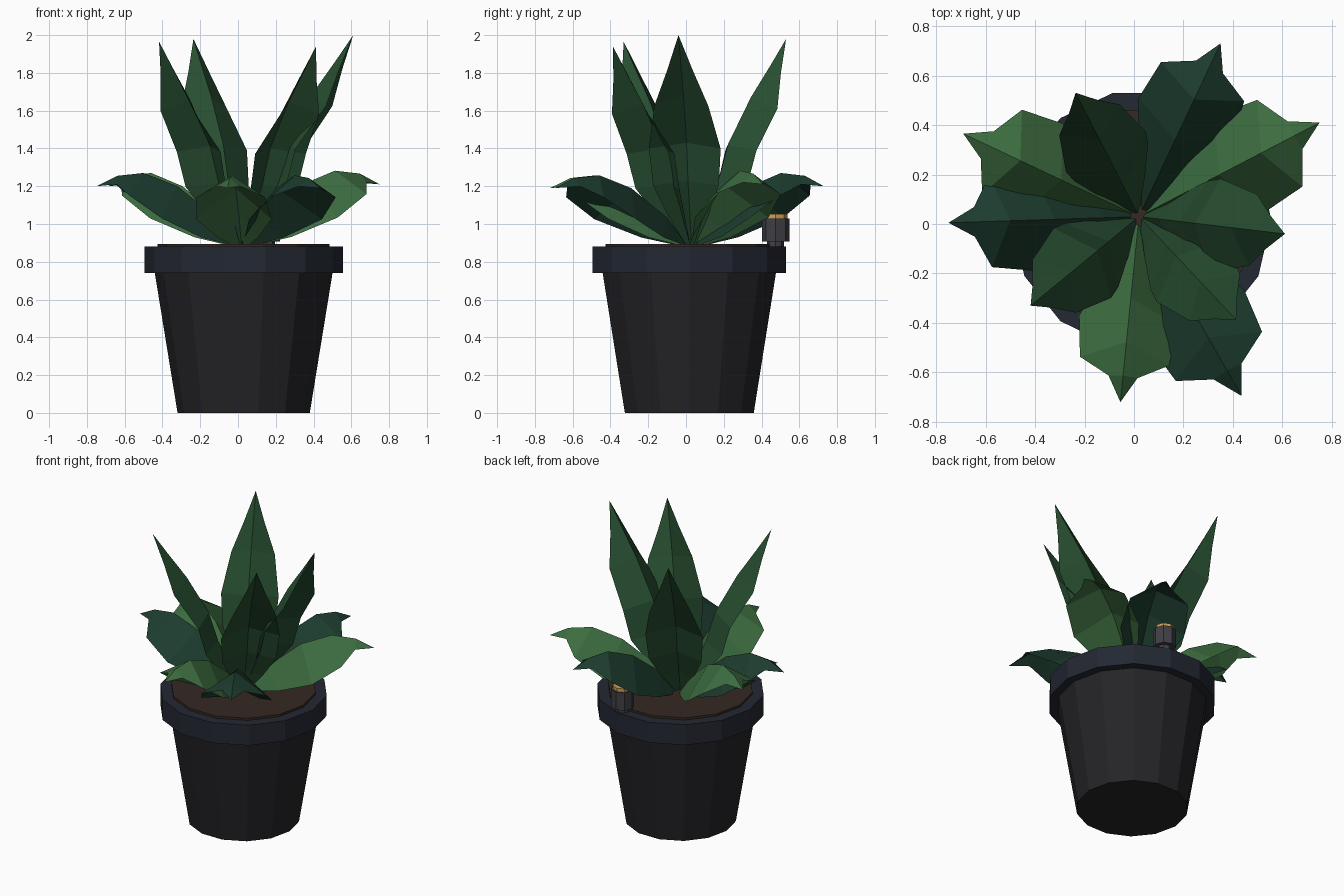
import bpy, bmesh, math
from mathutils import Vector

if "Cube" in bpy.data.objects:
    bpy.data.objects.remove(bpy.data.objects["Cube"])


def material(name, rgb):
    m = bpy.data.materials.new(name)
    m.diffuse_color = (*rgb, 1)
    m.use_nodes = True
    m.node_tree.nodes["Principled BSDF"].inputs["Base Color"].default_value = m.diffuse_color
    return m


POT = material("pot_black", (0.018, 0.018, 0.021))
RIM = material("rim_navy", (0.017, 0.021, 0.032))
SOIL = material("soil_brown", (0.035, 0.022, 0.017))
DARK = material("leaf_dark", (0.012, 0.045, 0.028))
LIGHT = material("leaf_light", (0.045, 0.15, 0.05))
MID = material("leaf_mid", (0.02, 0.075, 0.03))
GREY = material("cap_grey", (0.05, 0.05, 0.06))
GOLD = material("cap_gold", (0.6, 0.35, 0.1))


def finish(bm, name, mat):
    me = bpy.data.meshes.new(name)
    bm.to_mesh(me)
    bm.free()
    me.materials.append(mat)
    ob = bpy.data.objects.new(name, me)
    bpy.context.collection.objects.link(ob)
    return ob


def frustum(name, center, r0, r1, z0, z1, sides, mat):
    bm = bmesh.new()
    rings = []
    for r, z in ((r0, z0), (r1, z1)):
        rings.append([bm.verts.new((center[0] + r * math.cos(i * math.tau / sides),
                                    center[1] + r * math.sin(i * math.tau / sides), z))
                      for i in range(sides)])
    lo, hi = rings
    for i in range(sides):
        j = (i + 1) % sides
        bm.faces.new((lo[i], lo[j], hi[j], hi[i]))
    bm.faces.new(lo[::-1])
    bm.faces.new(hi)
    return finish(bm, name, mat)


# Pot, rim and soil
C = (0.03, 0.0175)
frustum("pot_body", C, 0.35, 0.472, 0.0, 0.75, 14, POT)
frustum("pot_rim", C, 0.525, 0.525, 0.74, 0.88, 14, RIM)
frustum("soil", C, 0.455, 0.455, 0.87, 0.895, 14, SOIL)

# Small capped post standing on the rim
P = (0.15, 0.475)
frustum("post_foot", P, 0.045, 0.045, 0.87, 0.92, 8, GREY)
frustum("post_body", P, 0.072, 0.072, 0.908, 1.03, 8, GREY)
frustum("post_cap", P, 0.062, 0.062, 1.03, 1.053, 8, GOLD)

# Leaf stations: spine (reach, z) and edge (reach, z, half width); reach is relative to the tip
BASE_Z = 0.88
ROOT = Vector((0.02, 0.03, 0))
LOW = dict(length=0.77, tip=1.2,
           spine=((0.02, 0.88), (0.14, 1.04), (0.34, 1.20), (0.52, 1.27), (0.66, 1.255)),
           edge=((0.03, 0.88, 0.03), (0.22, 0.93, 0.11), (0.43, 1.03, 0.205),
                 (0.60, 1.15, 0.185), (0.665, 1.21, 0.06)))
TALL = dict(length=0.575, tip=1.98,
            spine=((0.01, 0.88), (0.08, 1.05), (0.16, 1.22), (0.22, 1.42), (0.36, 1.67), (0.48, 1.84)),
            edge=((0.03, 0.88, 0.02), (0.14, 1.03, 0.10), (0.25, 1.20, 0.17),
                  (0.30, 1.39, 0.185), (0.45, 1.61, 0.14), (0.51, 1.80, 0.065)))


def leaf(name, kind, tip, mat):
    d = Vector((tip[0], tip[1], 0)) - ROOT
    s = d.length / kind["length"]
    h = (tip[2] - BASE_Z) / (kind["tip"] - BASE_Z)
    u = d.normalized()
    n = Vector((-u.y, u.x, 0))

    def place(r, z, w=0.0):
        p = ROOT + u * (r * s) + n * (w * s)
        p.z = BASE_Z + (z - BASE_Z) * h
        return p

    bm = bmesh.new()
    rows = [[bm.verts.new(place(er, ez, -w)), bm.verts.new(place(r, z)), bm.verts.new(place(er, ez, w))]
            for (r, z), (er, ez, w) in zip(kind["spine"], kind["edge"])]
    for a, b in zip(rows, rows[1:]):
        for k in (0, 1):
            bm.faces.new((a[k], b[k], b[k + 1], a[k + 1]))
    end = bm.verts.new(tip)
    for k in (0, 1):
        bm.faces.new((rows[-1][k], end, rows[-1][k + 1]))
    return finish(bm, name, mat)


# Outer ring of drooping leaves
for i, (x, y, z, m) in enumerate(((0.75, 0.41, 1.21, LIGHT), (0.35, 0.73, 1.20, DARK),
                                  (-0.69, 0.365, 1.20, LIGHT), (-0.75, 0.005, 1.20, DARK),
                                  (-0.055, -0.72, 1.19, LIGHT), (0.435, -0.695, 1.19, DARK))):
    leaf(f"outer_leaf_{i + 1}", LOW, (x, y, z), m)

# Inner upright leaves
for i, tip in enumerate(((0.61, -0.04, 2.0), (-0.236, 0.53, 1.98),
                         (-0.418, -0.33, 1.965), (0.413, -0.387, 1.94))):
    leaf(f"inner_leaf_{i + 1}", TALL, tip, MID)
